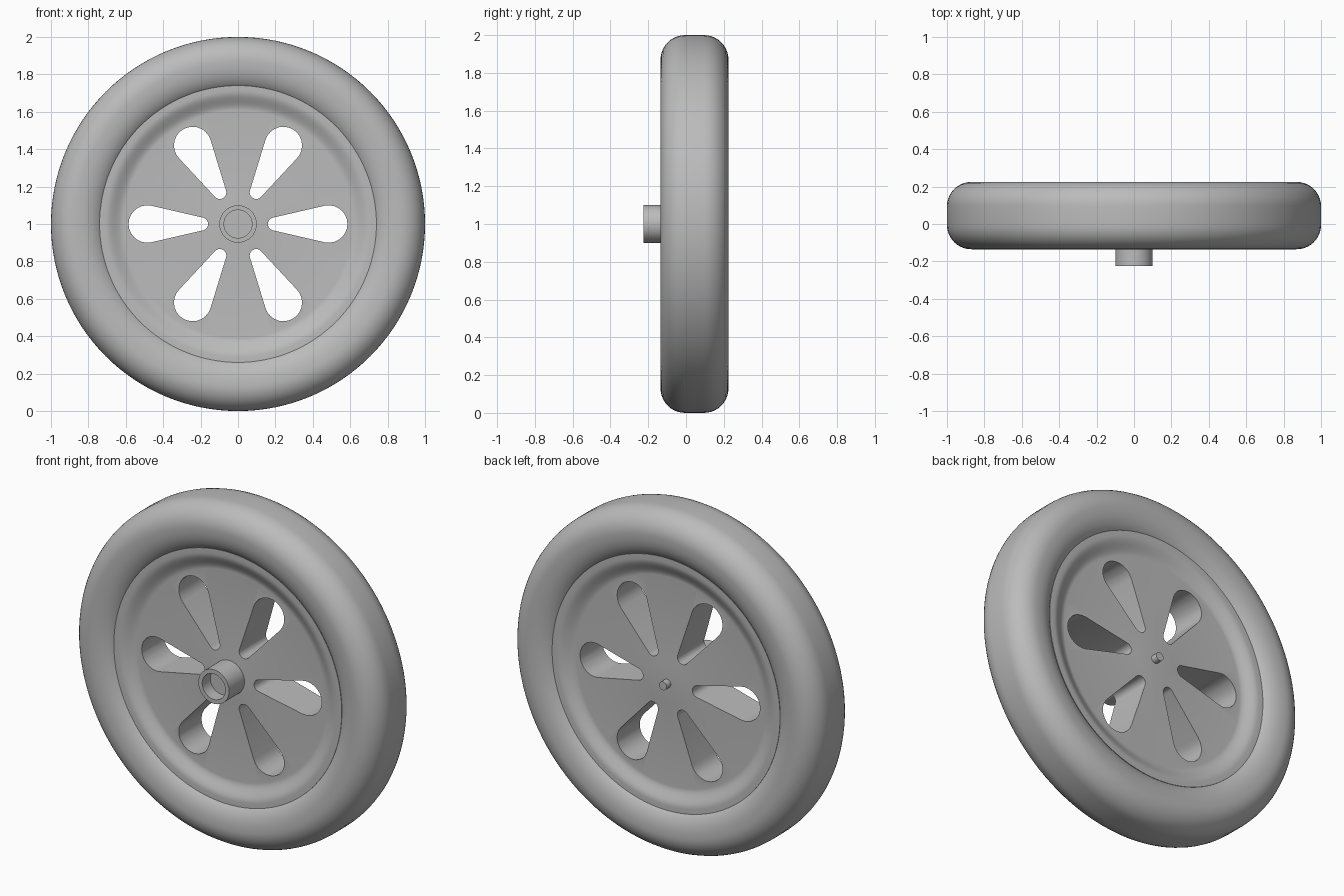
import bpy, bmesh, math
from mathutils import Matrix

if "Cube" in bpy.data.objects:
    bpy.data.objects.remove(bpy.data.objects["Cube"])

MID = 0.045          # middle plane of the wheel along y
AXLE = 1.0           # axle height

grey = bpy.data.materials.new("plain_grey")
grey.use_nodes = True
grey.diffuse_color = (0.5, 0.5, 0.5, 1)
grey.node_tree.nodes["Principled BSDF"].inputs["Base Color"].default_value = (0.5, 0.5, 0.5, 1)


def finish(bm, name):
    bmesh.ops.recalc_face_normals(bm, faces=bm.faces)
    mesh = bpy.data.meshes.new(name)
    bm.to_mesh(mesh)
    bm.free()
    mesh.materials.append(grey)
    obj = bpy.data.objects.new(name, mesh)
    bpy.context.collection.objects.link(obj)
    return obj


def smooth(obj, degrees=35):
    bpy.ops.object.select_all(action="DESELECT")
    obj.select_set(True)
    bpy.context.view_layer.objects.active = obj
    bpy.ops.object.shade_smooth_by_angle(angle=math.radians(degrees))


def lathe(name, profile, steps, closed=False):
    """Spin (radius, y) points about the axle."""
    bm = bmesh.new()
    verts = [bm.verts.new((r, y, AXLE)) for r, y in profile]
    edges = [bm.edges.new(p) for p in zip(verts, verts[1:])]
    if closed:
        edges.append(bm.edges.new((verts[-1], verts[0])))
    bmesh.ops.spin(bm, geom=verts + edges, cent=(0, 0, AXLE), axis=(0, 1, 0),
                   angle=math.tau, steps=steps)
    bmesh.ops.remove_doubles(bm, verts=bm.verts, dist=0.0001)
    return finish(bm, name)


def both_sides(half):
    """Complete a front half profile with its mirror image about the middle."""
    return half + [(r, 2 * MID - y) for r, y in reversed(half)]


# Tyre: rounded shoulders, curving in to meet the rim
tyre_half = [(0.70, -0.04), (0.735, -0.088), (0.75, -0.102), (0.775, -0.117), (0.805, -0.128), (0.835, -0.133)]
for i in range(11):
    a = math.pi / 2 * i / 10
    tyre_half.append((0.87 + 0.13 * math.sin(a), -0.005 - 0.13 * math.cos(a)))
smooth(lathe("tyre", both_sides(tyre_half), 128, closed=True))

# Wheel disc: shallow cone with a curved sweep up to the rim edge
disc_half = [(0, -0.087), (0.12, -0.082), (0.61, -0.057)]
for i in range(1, 9):
    t = i / 8
    disc_half.append((0.61 + 0.10 * t, -0.057 - 0.038 * t * t * (3 - 2 * t)))
disc_half += [(0.74, -0.095), (0.74, -0.05)]
disc = lathe("wheel_disc", both_sides(disc_half), 128)


# Teardrop openings: two circles joined by their tangents
def teardrop(r_in, c_in, r_out, c_out, seg=14):
    tilt = math.acos((r_in - r_out) / (c_out - c_in))
    limit = math.pi - tilt
    pts = []
    for i in range(seg + 1):
        a = -tilt + 2 * tilt * i / seg
        pts.append((c_out + r_out * math.cos(a), r_out * math.sin(a)))
    for i in range(seg + 1):
        a = tilt + 2 * limit * i / seg
        pts.append((c_in + r_in * math.cos(a), r_in * math.sin(a)))
    return pts


bm = bmesh.new()
outline = teardrop(0.035, 0.195, 0.1, 0.485)
for k in range(6):
    turn = Matrix.Translation((0, 0, AXLE)) @ Matrix.Rotation(k * math.pi / 3, 4, "Y")
    face = bm.faces.new([bm.verts.new(turn @ Matrix.Translation((x, -0.4, z)).to_translation())
                         for x, z in outline])
    new = bmesh.ops.extrude_face_region(bm, geom=[face])["geom"]
    bmesh.ops.translate(bm, vec=(0, 0.9, 0),
                        verts=[v for v in new if isinstance(v, bmesh.types.BMVert)])
cutter = finish(bm, "opening_cutter")
cutter.hide_render = True
cut = disc.modifiers.new("openings", "BOOLEAN")
cut.operation = "DIFFERENCE"
cut.solver = "EXACT"
cut.object = cutter
bpy.ops.object.select_all(action="DESELECT")
bpy.context.view_layer.objects.active = disc
disc.select_set(True)
bpy.ops.object.modifier_apply(modifier=cut.name)
bpy.data.objects.remove(cutter)
smooth(disc)

# Hub sleeve with a recessed end
smooth(lathe("hub", [(0.1, -0.05), (0.1, -0.225), (0.075, -0.225),
                     (0.075, -0.15), (0, -0.15)], 48))

# Small axle pin on the back
smooth(lathe("axle_pin", [(0.025, 0.15), (0.025, 0.215), (0, 0.215)], 24))
